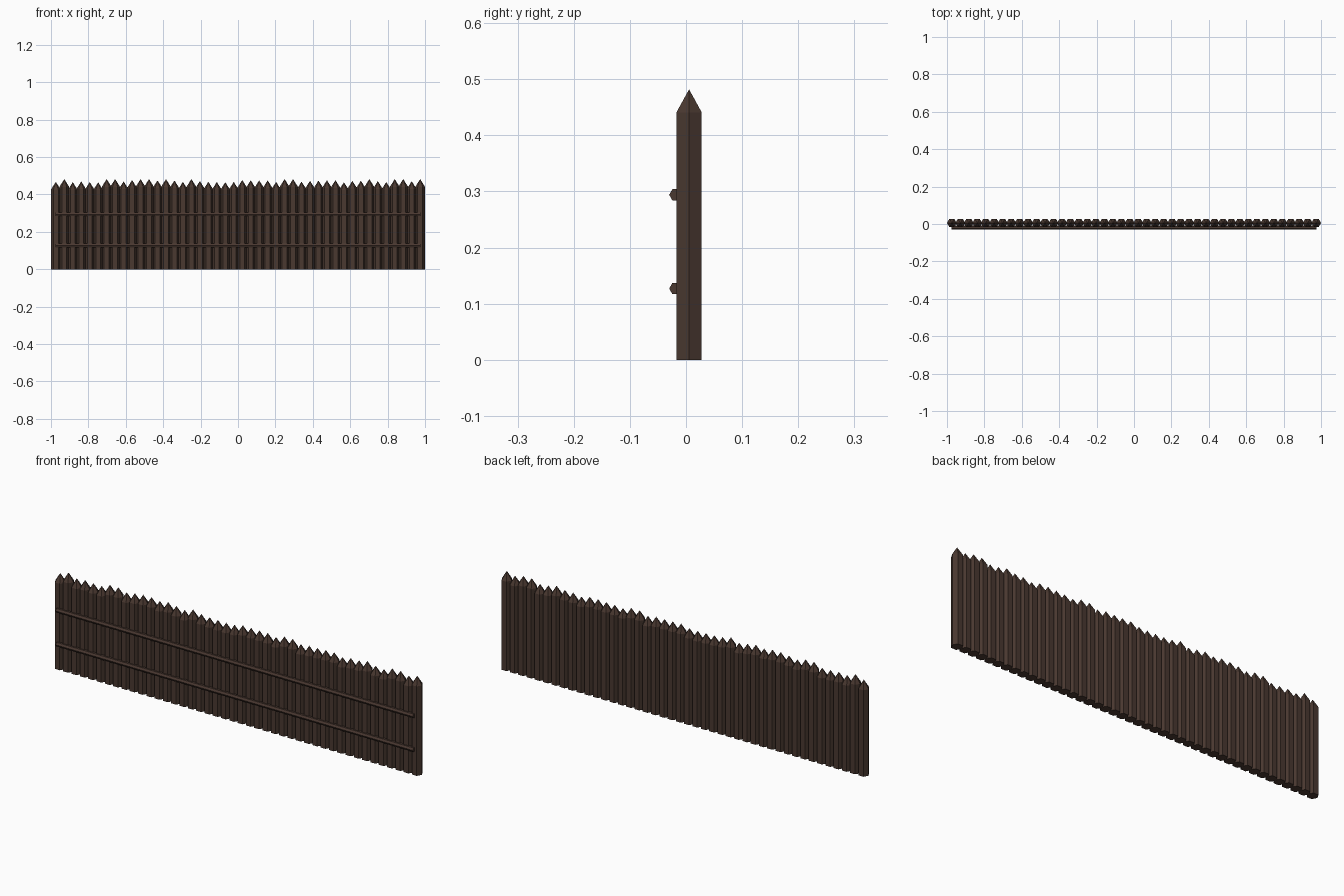
import bpy
import math
import random

random.seed(4)
if "Cube" in bpy.data.objects:
    bpy.data.objects.remove(bpy.data.objects["Cube"], do_unlink=True)

POSTS = 44
RADIUS = 0.026      # corner radius of a hexagonal post
POST_Y = 0.0055
TIP = 0.041
TALL = {1, 6, 7, 10, 11, 13, 16, 27, 28, 37, 40, 41, 43}

wood = bpy.data.materials.new("dark_brown_wood")
wood.use_nodes = True
colour = (0.068, 0.040, 0.030, 1)
wood.diffuse_color = colour
wood.node_tree.nodes["Principled BSDF"].inputs["Base Color"].default_value = colour


def loft(name, rings, centre, rotation=(0, 0, 0)):
    """Six-sided solid through (radius, height) rings; zero radius is a point."""
    verts, loops, faces = [], [], []
    for radius, height in rings:
        sides = 6 if radius else 1
        loops.append(range(len(verts), len(verts) + sides))
        for i in range(sides):
            a = math.tau * i / 6
            verts.append((radius * math.cos(a), radius * math.sin(a), height))
    for low, high in zip(loops, loops[1:]):
        for i in range(6):
            j = (i + 1) % 6
            if len(high) == 1:
                faces.append((low[i], low[j], high[0]))
            else:
                faces.append((low[i], low[j], high[j], high[i]))
    faces.append(tuple(reversed(loops[0])))
    if len(loops[-1]) > 1:
        faces.append(tuple(loops[-1]))
    mesh = bpy.data.meshes.new(name)
    mesh.from_pydata(verts, [], faces)
    mesh.materials.append(wood)
    obj = bpy.data.objects.new(name, mesh)
    obj.location = centre
    obj.rotation_euler = rotation
    bpy.context.collection.objects.link(obj)
    return obj


# Row of sharpened posts with slightly uneven heights
for n in range(POSTS):
    x = (1 - RADIUS) * (2 * n / (POSTS - 1) - 1)
    top = 0.482 if n in TALL else random.uniform(0.464, 0.478)
    loft(f"post_{n + 1}", [(RADIUS, 0), (RADIUS, top - TIP), (0, top)],
         (x, POST_Y, 0))

# Two horizontal rails across the front
for name, z in (("lower_rail", 0.127), ("upper_rail", 0.294)):
    loft(name, [(0.0115, -0.975), (0.0115, 0.975)], (0, -0.0185, z),
         (math.pi / 2, 0, math.pi / 2))
